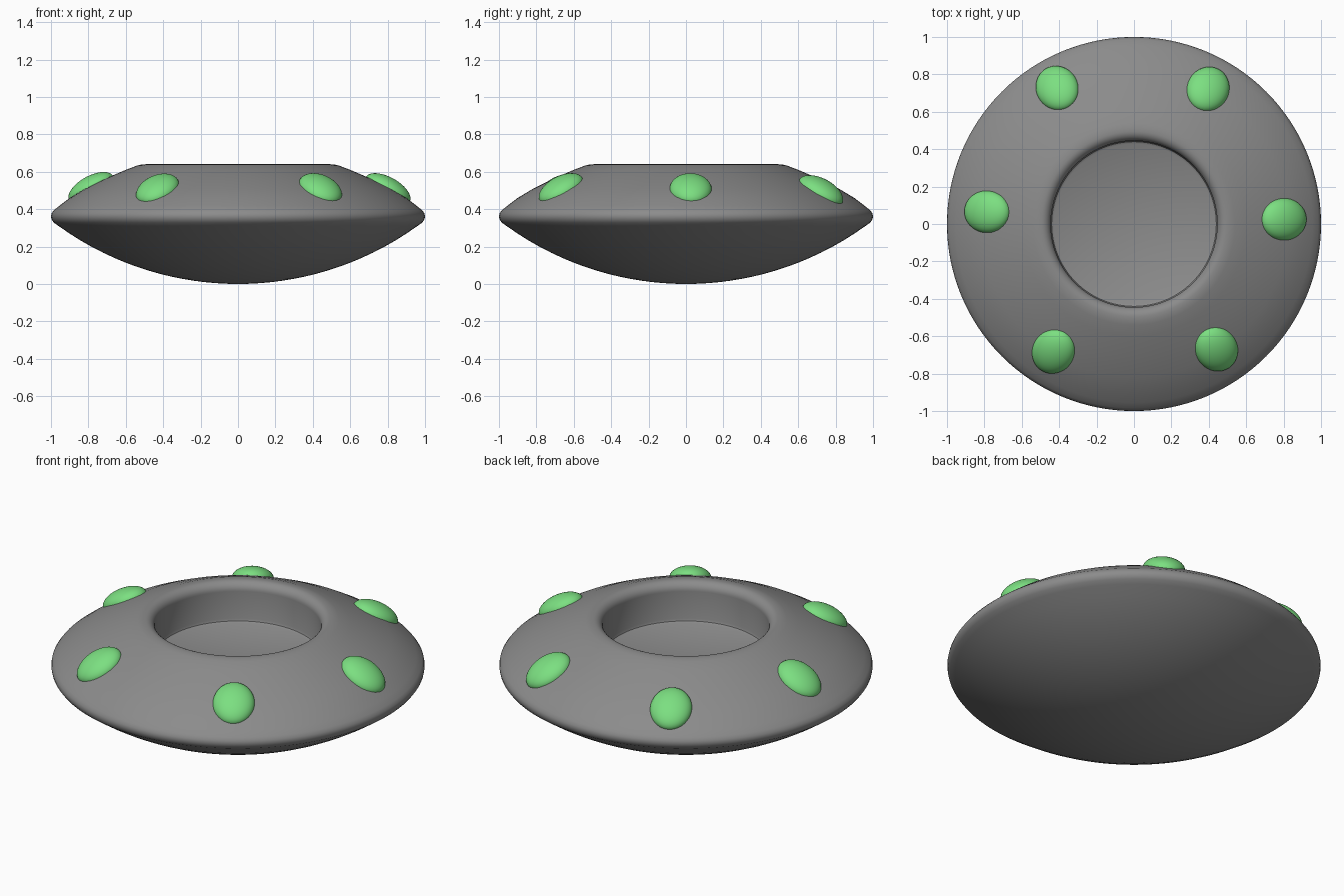
import bpy, bmesh, math
from mathutils import Matrix, Vector

if "Cube" in bpy.data.objects:
    bpy.data.objects.remove(bpy.data.objects["Cube"])


def material(name, rgb):
    m = bpy.data.materials.new(name)
    m.diffuse_color = (*rgb, 1.0)
    m.use_nodes = True
    m.node_tree.nodes["Principled BSDF"].inputs["Base Color"].default_value = m.diffuse_color
    return m


GREY = material("hull grey", (0.26, 0.26, 0.26))
GREEN = material("light green", (0.20, 0.74, 0.22))


def finish(bm, name, mat):
    bmesh.ops.recalc_face_normals(bm, faces=bm.faces)
    me = bpy.data.meshes.new(name)
    bm.to_mesh(me)
    bm.free()
    me.materials.append(mat)
    ob = bpy.data.objects.new(name, me)
    bpy.context.collection.objects.link(ob)
    bpy.context.view_layer.objects.active = ob
    ob.select_set(True)
    bpy.ops.object.shade_smooth_by_angle(angle=math.radians(35))
    ob.select_set(False)
    return ob


def lathe(name, profile, mat, steps=128):
    bm = bmesh.new()
    vs = [bm.verts.new((r, 0, z)) for r, z in profile]
    es = [bm.edges.new(p) for p in zip(vs, vs[1:])]
    bmesh.ops.spin(bm, geom=vs + es, cent=(0, 0, 0), axis=(0, 0, 1),
                   angle=math.tau, steps=steps)
    bmesh.ops.remove_doubles(bm, verts=bm.verts, dist=1e-5)
    return finish(bm, name, mat)


# Saucer hull: spherical underside, rounded rim, sloping deck, round well
R = 1.64
profile = [(r, R - math.sqrt(R * R - r * r))
           for r in [0.96 * i / 16 for i in range(17)]]
profile += [(0.985, 0.328), (0.997, 0.345), (1.0, 0.362), (0.997, 0.377),
            (0.985, 0.394), (0.955, 0.418), (0.90, 0.46), (0.82, 0.508),
            (0.70, 0.567), (0.60, 0.61), (0.54, 0.633), (0.515, 0.639)]
# rolled lip of the well
profile += [(0.495 - 0.05 * math.sin(a), 0.59 + 0.05 * math.cos(a))
            for a in [math.pi / 2 * i / 8 for i in range(9)]]
# well wall, soft corner and floor
profile += [(0.445, 0.43), (0.440, 0.417), (0.428, 0.41), (0.0, 0.41)]
lathe("saucer_hull", profile, GREY)

# Six glowing oval domes set into the sloping deck
spots = [(0.80, 0.025), (0.395, 0.72), (-0.41, 0.725),
         (-0.785, 0.065), (-0.43, -0.68), (0.44, -0.668)]
for i, (x, y) in enumerate(spots):
    r = math.hypot(x, y)
    z = 0.505 - 0.5 * (r - 0.8)
    bm = bmesh.new()
    bmesh.ops.create_uvsphere(bm, u_segments=40, v_segments=24, radius=1)
    bm.transform(Matrix.Translation((x, y, z))
                 @ Matrix.Rotation(math.atan2(y, x), 4, 'Z')
                 @ Matrix.Rotation(math.radians(29), 4, 'Y')
                 @ Matrix.Diagonal(Vector((0.135, 0.113, 0.066, 1))))
    finish(bm, f"deck_light_{i + 1}", GREEN)
